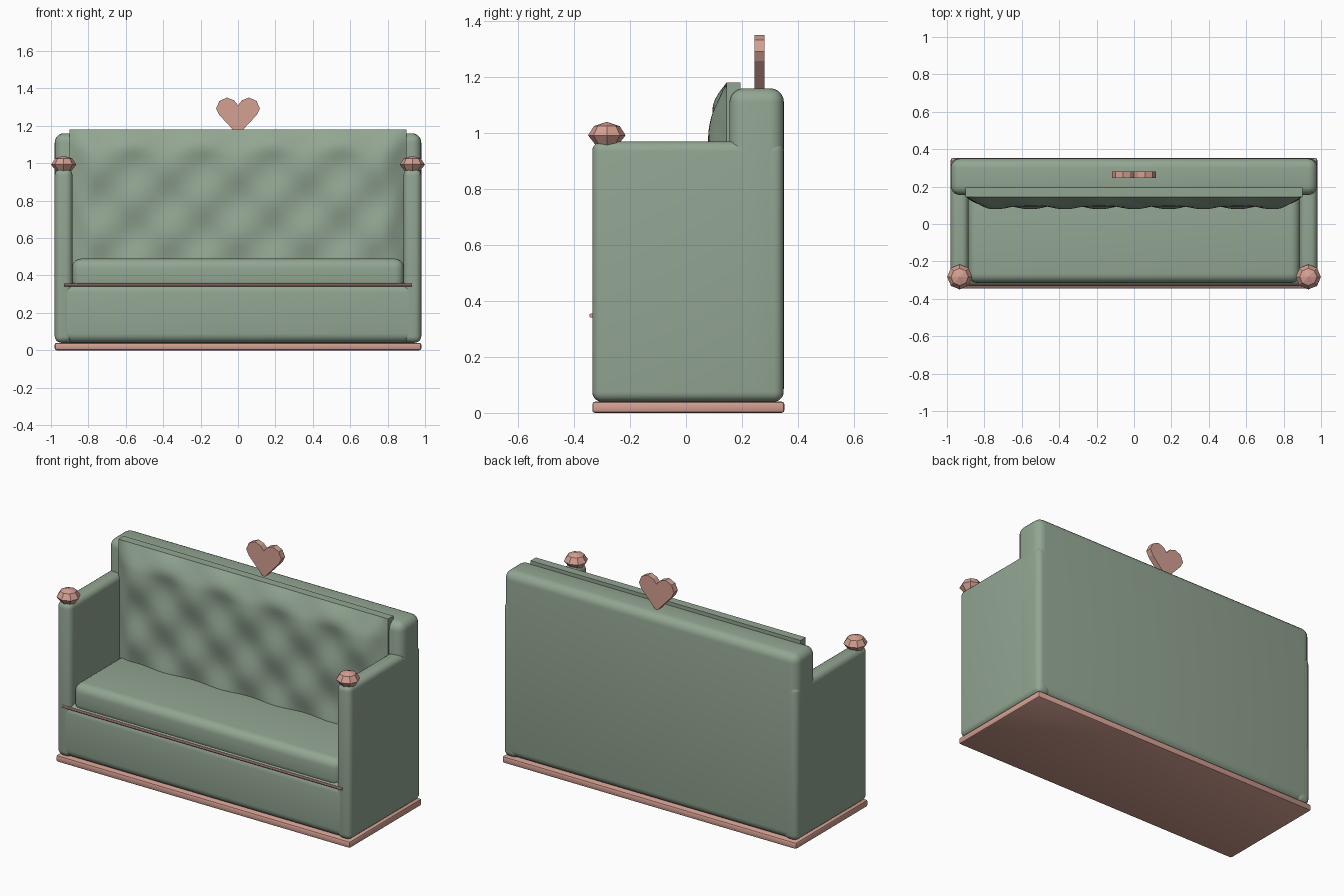
import bpy, bmesh, math
from mathutils import Matrix

if "Cube" in bpy.data.objects:
    bpy.data.objects.remove(bpy.data.objects["Cube"])


def material(name, color):
    m = bpy.data.materials.new(name)
    m.diffuse_color = color
    m.use_nodes = True
    m.node_tree.nodes["Principled BSDF"].inputs["Base Color"].default_value = m.diffuse_color
    return m


GREEN = material("green_fabric", (0.29, 0.38, 0.29, 1))
PINK = material("pink_trim", (0.66, 0.35, 0.29, 1))


def finish(name, bm, mat, smooth=True):
    bmesh.ops.recalc_face_normals(bm, faces=bm.faces)
    me = bpy.data.meshes.new(name)
    bm.to_mesh(me)
    bm.free()
    ob = bpy.data.objects.new(name, me)
    bpy.context.collection.objects.link(ob)
    me.materials.append(mat)
    if smooth:
        bpy.ops.object.select_all(action='DESELECT')
        ob.select_set(True)
        bpy.context.view_layer.objects.active = ob
        bpy.ops.object.shade_smooth_by_angle(angle=math.radians(35))
    return ob


def rounded_box(name, lo, hi, radius, mat, segments=5):
    bm = bmesh.new()
    size = [b - a for a, b in zip(lo, hi)]
    mid = [(a + b) / 2 for a, b in zip(lo, hi)]
    bmesh.ops.create_cube(bm, size=1, matrix=Matrix.Translation(mid) @ Matrix.Diagonal((*size, 1)))
    bmesh.ops.bevel(bm, geom=bm.edges[:], offset=radius, segments=segments,
                    profile=0.5, affect='EDGES')
    return finish(name, bm, mat)


# Upholstered body
rounded_box("base", (-0.978, -0.334, 0.04), (0.978, 0.348, 0.36), 0.05, GREEN)
rounded_box("backrest", (-0.98, 0.155, 0.04), (0.98, 0.35, 1.16), 0.05, GREEN)
rounded_box("seat_cushion", (-0.888, -0.315, 0.32), (0.888, 0.20, 0.49), 0.05, GREEN)
rounded_box("plinth", (-0.98, -0.335, 0), (0.98, 0.352, 0.04), 0.01, PINK, 2)


def finial(name, x):
    # Faceted knob turned from a short profile
    bm = bmesh.new()
    sides, rings = 8, []
    for r, z in ((0.04, 0.957), (0.067, 0.992), (0.046, 1.025)):
        rings.append([bm.verts.new((x + r * math.cos(k * math.tau / sides),
                                    -0.283 + r * math.sin(k * math.tau / sides), z))
                      for k in range(sides)])
    top = bm.verts.new((x, -0.283, 1.04))
    bm.faces.new(rings[0])
    for k in range(sides):
        n = (k + 1) % sides
        for a, b in zip(rings, rings[1:]):
            bm.faces.new((a[k], a[n], b[n], b[k]))
        bm.faces.new((rings[-1][k], rings[-1][n], top))
    finish(name, bm, PINK, smooth=False)


# Arms with finials
for side, s in (("left", -1), ("right", 1)):
    xs = sorted((s * 0.885, s * 0.98))
    rounded_box(side + "_arm", (xs[0], -0.335, 0.04), (xs[1], 0.349, 0.97), 0.035, GREEN)
    finial(side + "_finial", s * 0.932)

# Tufted panel: pillow shape with staggered dimples
W, Z0, Z1, NX, NZ = 0.9, 0.34, 1.18, 90, 42


def panel_y(x, z):
    d = lambda v: math.sin(min(1, max(0, v) / 0.13) * math.pi / 2)
    pillow = d(W - abs(x)) * d(Z1 - z)
    tuft = math.cos(math.tau * x / 0.37) * math.cos(math.tau * (z - 0.98) / 0.36)
    return 0.145 - pillow * (0.052 + 0.014 * tuft)


bm = bmesh.new()
grid = [[bm.verts.new((x, panel_y(x, z), z))
         for x in (-W + 2 * W * i / NX for i in range(NX + 1))]
        for z in (Z0 + (Z1 - Z0) * j / NZ for j in range(NZ + 1))]
for a, b in zip(grid, grid[1:]):
    for i in range(NX):
        bm.faces.new((a[i], a[i + 1], b[i + 1], b[i]))
rim = [e for e in bm.edges if e.is_boundary]
ext = bmesh.ops.extrude_edge_only(bm, edges=rim)["geom"]
for g in ext:
    if isinstance(g, bmesh.types.BMVert):
        g.co.y = 0.195
bmesh.ops.holes_fill(bm, edges=[e for e in bm.edges if e.is_boundary], sides=0)
finish("tufted_panel", bm, GREEN)

# Thin trim rod under the cushion
bm = bmesh.new()
bmesh.ops.create_cone(bm, cap_ends=True, segments=8, radius1=0.008, radius2=0.008, depth=1.86,
                      matrix=Matrix.Translation((0, -0.338, 0.348)) @ Matrix.Rotation(math.pi / 2, 4, 'Y'))
finish("trim_rod", bm, PINK)

# Heart crest
half = [(0.1, 1.258), (0.117, 1.292), (0.1, 1.332), (0.06, 1.351), (0.022, 1.337)]
outline = [(0, 1.15)] + half + [(0, 1.31)] + [(-x, z) for x, z in reversed(half)]
bm = bmesh.new()
face = bm.faces.new([bm.verts.new((x, 0.245, z)) for x, z in outline])
ext = bmesh.ops.extrude_face_region(bm, geom=[face], use_keep_orig=True)["geom"]
bmesh.ops.translate(bm, vec=(0, 0.036, 0), verts=[g for g in ext if isinstance(g, bmesh.types.BMVert)])
finish("heart_crest", bm, PINK, smooth=False)
